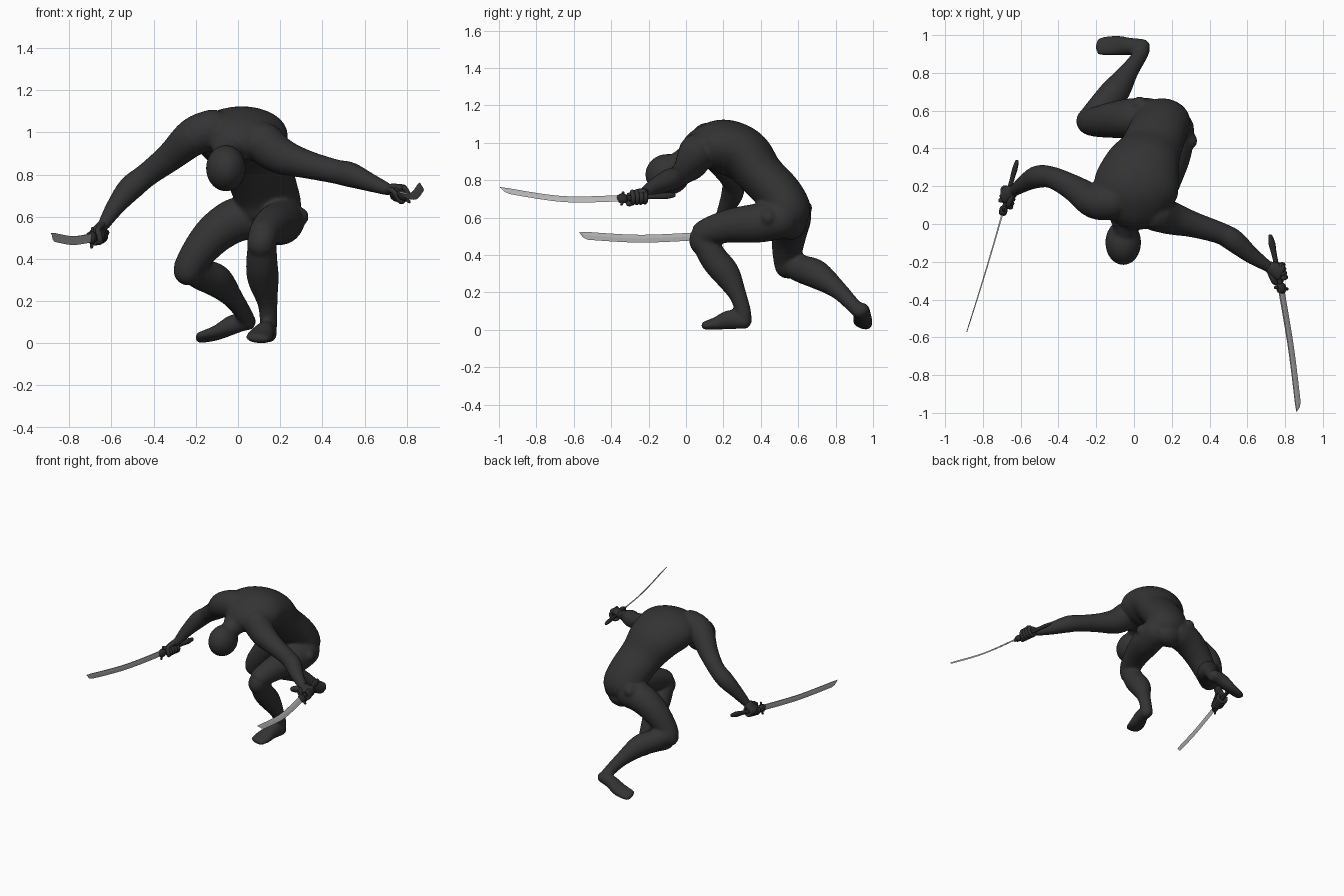
import bpy, bmesh, math
from mathutils import Vector

if "Cube" in bpy.data.objects:
    bpy.data.objects.remove(bpy.data.objects["Cube"])


def material(name, v):
    m = bpy.data.materials.new(name)
    m.diffuse_color = (v, v, v, 1)
    m.use_nodes = True
    m.node_tree.nodes["Principled BSDF"].inputs["Base Color"].default_value = m.diffuse_color
    return m


BODY = material("charcoal body", 0.033)
GRIP = material("dark grip", 0.024)
STEEL = material("steel blade", 0.5)


def finish(bm, name, mat, smooth=True):
    bmesh.ops.recalc_face_normals(bm, faces=bm.faces)
    me = bpy.data.meshes.new(name)
    bm.to_mesh(me)
    bm.free()
    me.materials.append(mat)
    for p in me.polygons:
        p.use_smooth = smooth
    ob = bpy.data.objects.new(name, me)
    bpy.context.collection.objects.link(ob)
    return ob


def catmull(pts, n):
    """Smooth curve through stations of any dimension."""
    out = []
    for i in range(len(pts) - 1):
        p = [pts[max(i - 1, 0)], pts[i], pts[i + 1], pts[min(i + 2, len(pts) - 1)]]
        for k in range(n):
            t = k / n
            out.append([0.5 * (2 * b + (c - a) * t + (2 * a - 5 * b + 4 * c - d) * t * t
                               + (3 * b - a - 3 * c + d) * t ** 3) for a, b, c, d in zip(*p)])
    out.append(list(pts[-1]))
    return out


def tube(bm, stations, side=(0.31, 0.2, 0.93), n=5, seg=20):
    """Round-ended loft through (x, y, z, half width[, half depth]) stations."""
    st = catmull([tuple(s) if len(s) == 5 else (*s, s[3]) for s in stations], n)
    c = [Vector(s[:3]) for s in st]
    rings = []
    for i, s in enumerate(st):
        t = (c[min(i + 1, len(c) - 1)] - c[max(i - 1, 0)]).normalized()
        rings.append((c[i], t, s[3], s[4]))

    def cap(ring, sign):
        p, t, w, d = ring
        return [(p + t * sign * min(w, d) * math.sin(a), t, w * math.cos(a), d * math.cos(a))
                for a in (0.4, 0.8, 1.15, 1.45)]
    rings = cap(rings[0], -1)[::-1] + rings + cap(rings[-1], 1)
    loops = []
    for p, t, w, d in rings:
        u = Vector(side)
        u = (u - t * u.dot(t)).normalized()
        v = t.cross(u)
        loops.append([bm.verts.new(p + u * w * math.cos(a) + v * d * math.sin(a))
                      for a in (2 * math.pi * k / seg for k in range(seg))])
    for a, b in zip(loops, loops[1:]):
        for k in range(seg):
            bm.faces.new((a[k], a[(k + 1) % seg], b[(k + 1) % seg], b[k]))
    bm.faces.new(loops[0][::-1])
    bm.faces.new(loops[-1])


def ball(bm, centre, radii):
    r = bmesh.ops.create_uvsphere(bm, u_segments=24, v_segments=16, radius=1)
    for v in r["verts"]:
        v.co = Vector(centre) + Vector([a * b for a, b in zip(v.co, radii)])


# ---- body: torso, head and limbs fused into one smooth skin
bm = bmesh.new()
tube(bm, [(-.04, .02, .92, .09, .07), (-.01, .08, .965, .18, .11), (.01, .19, .98, .225, .145),
          (.045, .31, .935, .20, .145), (.09, .40, .83, .165, .125), (.13, .50, .72, .155, .125),
          (.15, .545, .63, .15, .125), (.15, .555, .57, .11, .09)], side=(1, 0, 0), seg=32)
tube(bm, [(-.03, .06, .95, .075), (-.05, -.06, .87, .065)])          # neck
ball(bm, (-.057, -.098, .83), (.095, .12, .11))                      # head
# arms
tube(bm, [(-.12, .12, 1.01, .10), (-.21, .12, .98, .092), (-.32, .19, .885, .07),
          (-.43, .245, .80, .058), (-.51, .25, .735, .06), (-.58, .215, .65, .045),
          (-.635, .175, .565, .03)])
tube(bm, [(.12, .06, .95, .10), (.20, .03, .89, .088), (.32, -.005, .85, .068),
          (.46, -.05, .815, .058), (.53, -.09, .80, .06), (.62, -.165, .765, .045),
          (.71, -.225, .73, .03)])
# front leg and foot
tube(bm, [(.215, .50, .59, .105), (.20, .38, .57, .105), (.16, .23, .555, .09),
          (.12, .10, .515, .072), (.11, .085, .47, .068)])
tube(bm, [(.115, .085, .49, .066), (.113, .15, .38, .075), (.12, .215, .30, .074),
          (.14, .275, .19, .048), (.145, .305, .10, .042), (.14, .31, .05, .042)])
tube(bm, [(.145, .31, .045, .04, .042), (.13, .24, .055, .045, .052),
          (.105, .16, .034, .062, .034), (.095, .105, .024, .058, .023)], side=(1, .3, 0))
# trailing leg and foot
tube(bm, [(.07, .565, .60, .105), (-.02, .56, .58, .105), (-.12, .55, .51, .095),
          (-.21, .54, .40, .078), (-.235, .545, .345, .072)])
tube(bm, [(-.235, .545, .36, .07), (-.17, .62, .325, .075), (-.10, .70, .295, .077),
          (-.025, .81, .215, .05), (.03, .89, .135, .04), (.045, .925, .10, .04)])
tube(bm, [(.045, .94, .105, .04, .04), (-.02, .94, .09, .046, .047),
          (-.10, .945, .05, .055, .033), (-.18, .94, .027, .05, .022)], side=(0, .9, -.35))
# hip joints
ball(bm, (.29, .44, .60), (.045, .045, .045))
ball(bm, (.03, .63, .65), (.045, .045, .045))
body = finish(bm, "body", BODY)
mod = body.modifiers.new("fuse", "REMESH")
mod.mode = "VOXEL"
mod.voxel_size = 0.01
mod.use_smooth_shade = True
mod = body.modifiers.new("soften", "SMOOTH")
mod.factor = 0.5
mod.iterations = 5


def hand(name, wrist, centre, axis):
    """Palm, four fingers and a thumb closed around a grip along axis."""
    w, c, a = Vector(wrist), Vector(centre), Vector(axis).normalized()
    out = c - w
    out = (out - a * out.dot(a)).normalized()
    s = a.cross(out)
    if s.z < 0:
        s = -s
    bm = bmesh.new()
    knuckle = c + s * .027
    tube(bm, [(*w, .03, .026), (*w.lerp(knuckle, .5), .038, .024), (*knuckle, .046, .018)], side=a)
    for k in range(4):
        o = c + a * (k - 1.5) * .023
        pts = []
        for j in range(6):
            ang = math.radians(80 - 50 * j)
            p = o + (s * math.sin(ang) + out * math.cos(ang)) * (.034 - .001 * j)
            pts.append((*p, .0125))
        tube(bm, pts, side=a, n=2, seg=10)
    thumb = [w + a * .02, c + a * .045 - out * .035, c + a * .055 - s * .03, c + a * .05 + out * .015 - s * .03]
    tube(bm, [(*p, .014) for p in thumb], n=3, seg=10)
    finish(bm, name, BODY)


def sword(name, pommel, guard, mid, tip, edge):
    """Curved single-edged blade, oval cross guard and flared grip."""
    P, G, M, T, e = map(Vector, (pommel, guard, mid, tip, edge))
    a = (G - P).normalized()
    e = (e - a * e.dot(a)).normalized()
    # grip
    bm = bmesh.new()
    q = P.lerp(G, .15)
    tube(bm, [(*P, .013, .010), (*q, .021, .014), (*P.lerp(G, .4), .015, .012), (*G, .015, .012)],
         side=e, seg=12)
    # guard plate with two short prongs
    tube(bm, [(*(G - a * .007), .030, .022), (*(G + a * .007), .030, .022)], side=e, n=1, seg=16)
    tube(bm, [(*(G - e * .042 - a * .012), .008), (*G, .009), (*(G + e * .042 + a * .012), .008)], seg=10)
    finish(bm, name + "_grip", GRIP)
    # blade
    bm = bmesh.new()
    path = [Vector(p) for p in catmull([G, M, T], 10)]
    f = a.cross(e)
    rows = []
    for i, p in enumerate(path):
        t = i / (len(path) - 1)
        h = .021 * (1 if t < .93 else .02 + (1 - t) * 14)
        th = .0045 * (1 - .5 * t)
        back = -.021 if t < .93 else -.019
        top = p + e * back
        rows.append([bm.verts.new(v) for v in (top + f * th, top - f * th,
                     top + e * (h * .9) - f * th, top + e * (h * 2), top + e * (h * .9) + f * th)])
    for r, s in zip(rows, rows[1:]):
        for k in range(5):
            bm.faces.new((r[k], r[(k + 1) % 5], s[(k + 1) % 5], s[k]))
    bm.faces.new(rows[0])
    bm.faces.new(rows[-1])
    finish(bm, name + "_blade", STEEL, smooth=False)


# ---- weapons and hands
swords = [
    ("left_sword", (.722, -.065, .72), (.78, -.34, .702), (.833, -.66, .698), (.873, -.99, .748), (.7, 0, -.7)),
    ("right_sword", (-.62, .33, .525), (-.692, .07, .50), (-.785, -.25, .487), (-.885, -.57, .505), (0, 0, -1)),
]
for s in swords:
    sword(*s)
hand("left_hand", (.71, -.225, .73), (.765, -.255, .71), (.058, -.275, -.018))
hand("right_hand", (-.635, .175, .565), (-.665, .15, .51), (-.072, -.26, -.025))
